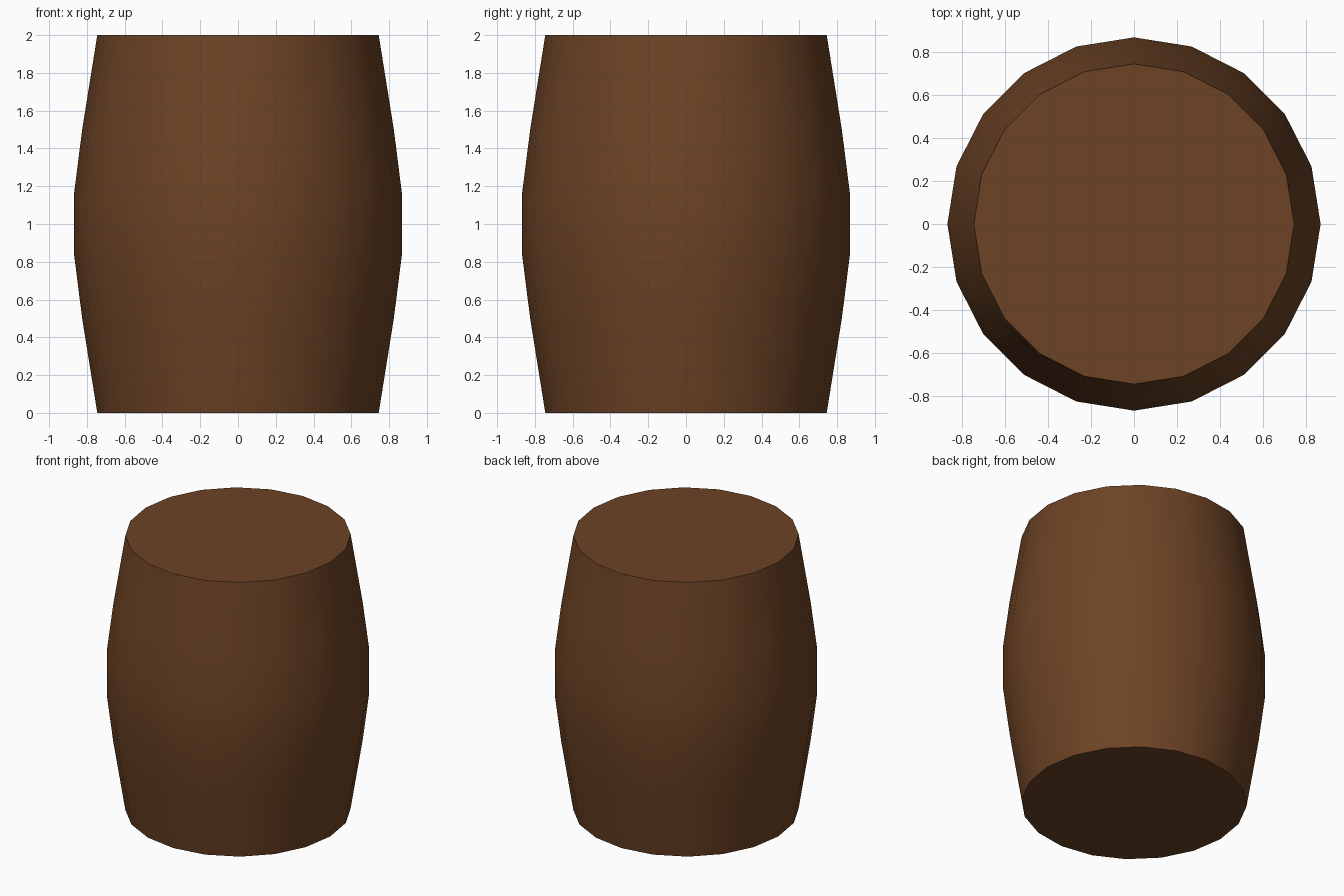
import bpy, bmesh, math

if "Cube" in bpy.data.objects:
    bpy.data.objects.remove(bpy.data.objects["Cube"])

SIDES = 20
# Half profile (radius, height), bottom to top
PROFILE = [(0.745, 0.0), (0.825, 0.5), (0.868, 0.84),
           (0.868, 1.16), (0.825, 1.5), (0.745, 2.0)]

# Barrel body: stacked rings bridged by staves, closed by flat lids
bm = bmesh.new()
rings = []
for r, z in PROFILE:
    rings.append([bm.verts.new((r * math.cos(2 * math.pi * i / SIDES),
                                r * math.sin(2 * math.pi * i / SIDES), z))
                  for i in range(SIDES)])
for low, high in zip(rings, rings[1:]):
    for i in range(SIDES):
        j = (i + 1) % SIDES
        bm.faces.new((low[i], low[j], high[j], high[i]))
bm.faces.new(rings[0][::-1])
bm.faces.new(rings[-1])
mesh = bpy.data.meshes.new("barrel")
bm.to_mesh(mesh)
bm.free()

barrel = bpy.data.objects.new("barrel", mesh)
bpy.context.collection.objects.link(barrel)

# Dark brown wood
wood = bpy.data.materials.new("brown_wood")
wood.diffuse_color = (0.15, 0.056, 0.018, 1)
wood.use_nodes = True
wood.node_tree.nodes["Principled BSDF"].inputs["Base Color"].default_value = wood.diffuse_color
mesh.materials.append(wood)

# Smooth sides, sharp lid rims
bpy.context.view_layer.objects.active = barrel
barrel.select_set(True)
bpy.ops.object.shade_smooth_by_angle(angle=math.radians(40))
